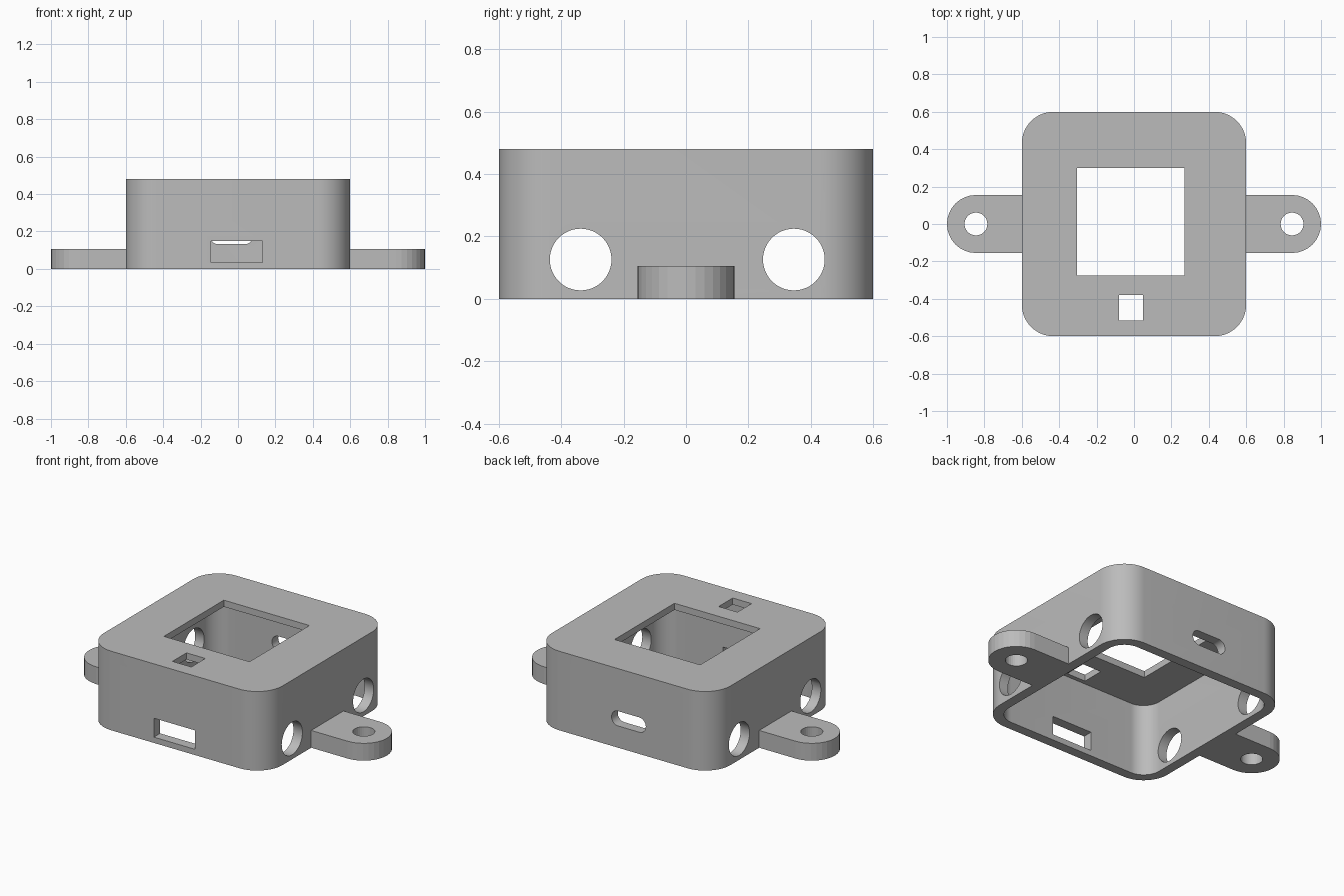
import bpy, bmesh, math
from mathutils import Matrix

if "Cube" in bpy.data.objects:
    bpy.data.objects.remove(bpy.data.objects["Cube"])

grey = bpy.data.materials.new("plain_grey")
grey.diffuse_color = (0.5, 0.5, 0.5, 1)
grey.use_nodes = True
grey.node_tree.nodes["Principled BSDF"].inputs["Base Color"].default_value = grey.diffuse_color


def rounded_rect(x0, x1, y0, y1, r=0.0, seg=16):
    """Outline of a rectangle with rounded corners, counter-clockwise."""
    if r == 0:
        return [(x0, y0), (x1, y0), (x1, y1), (x0, y1)]
    pts = []
    centres = [(x1 - r, y1 - r), (x0 + r, y1 - r), (x0 + r, y0 + r), (x1 - r, y0 + r)]
    for q, (cx, cy) in enumerate(centres):
        for i in range(seg + 1):
            a = (q + i / seg) * math.pi / 2
            pts.append((cx + r * math.cos(a), cy + r * math.sin(a)))
    return pts


def circle(cx, cy, r, n=32):
    return [(cx + r * math.cos(2 * math.pi * i / n), cy + r * math.sin(2 * math.pi * i / n))
            for i in range(n)]


def prism(name, outline, z0, z1, matrix=Matrix()):
    """Extrude an outline from z0 to z1, then place it with a matrix."""
    bm = bmesh.new()
    face = bm.faces.new([bm.verts.new((x, y, z0)) for x, y in outline])
    ext = bmesh.ops.extrude_face_region(bm, geom=[face])
    new = [v for v in ext["geom"] if isinstance(v, bmesh.types.BMVert)]
    bmesh.ops.translate(bm, vec=(0, 0, z1 - z0), verts=new)
    bmesh.ops.remove_doubles(bm, verts=bm.verts, dist=1e-5)
    bmesh.ops.transform(bm, matrix=matrix, verts=bm.verts)
    bmesh.ops.recalc_face_normals(bm, faces=bm.faces)
    mesh = bpy.data.meshes.new(name)
    bm.to_mesh(mesh)
    bm.free()
    mesh.materials.append(grey)
    obj = bpy.data.objects.new(name, mesh)
    bpy.context.collection.objects.link(obj)
    return obj


def cut(target, cutter):
    """Subtract the cutter and remove it."""
    cutter.hide_render = True
    mod = target.modifiers.new("cut", 'BOOLEAN')
    mod.operation, mod.solver, mod.object = 'DIFFERENCE', 'EXACT', cutter
    bpy.context.view_layer.objects.active = target
    bpy.ops.object.modifier_apply(modifier=mod.name)
    bpy.data.objects.remove(cutter)


# outline (x, y) -> world (x, z), extruded along y
ALONG_Y = Matrix(((1, 0, 0, 0), (0, 0, 1, 0), (0, 1, 0, 0), (0, 0, 0, 1)))
# outline (x, y) -> world (y, z), extruded along x
ALONG_X = Matrix(((0, 0, 1, 0), (1, 0, 0, 0), (0, 1, 0, 0), (0, 0, 0, 1)))

# Housing: hollow, open at the bottom
housing = prism("housing", rounded_rect(-0.6, 0.6, -0.6, 0.6, 0.17), 0, 0.48)
cut(housing, prism("cavity", rounded_rect(-0.54, 0.54, -0.54, 0.54, 0.11), -0.1, 0.44))

# Window and small square opening in the top
cut(housing, prism("window", rounded_rect(-0.305, 0.27, -0.275, 0.30), 0.4, 0.6))
cut(housing, prism("small_opening", rounded_rect(-0.08, 0.047, -0.515, -0.38), 0.4, 0.6))

# Front rectangular slot and back rounded slot
cut(housing, prism("front_slot", rounded_rect(-0.145, 0.13, 0.035, 0.15), -0.7, -0.5, ALONG_Y))
cut(housing, prism("back_slot", rounded_rect(-0.15, 0.08, 0.132, 0.222, 0.044, 8), 0.5, 0.7, ALONG_Y))

# Round side holes through both walls
for y in (-0.338, 0.346):
    cut(housing, prism("side_hole", circle(y, 0.126, 0.099, 48), -0.8, 0.8, ALONG_X))

# Mounting ears with screw holes
for side, name in ((-1, "left_ear"), (1, "right_ear")):
    arc = [(0.845 + 0.155 * math.cos(a), 0.155 * math.sin(a))
           for a in (math.pi * (i / 16 - 0.5) for i in range(17))]
    outline = [(side * x, y) for x, y in [(0.57, -0.155)] + arc + [(0.57, 0.155)]]
    ear = prism(name, outline, 0, 0.105)
    cut(ear, prism("screw_hole", circle(side * 0.845, 0, 0.061), -0.1, 0.3))

# Smooth the housing corners, keep edges crisp
bpy.ops.object.select_all(action='DESELECT')
housing.select_set(True)
bpy.context.view_layer.objects.active = housing
bpy.ops.object.shade_smooth_by_angle(angle=math.radians(30))
